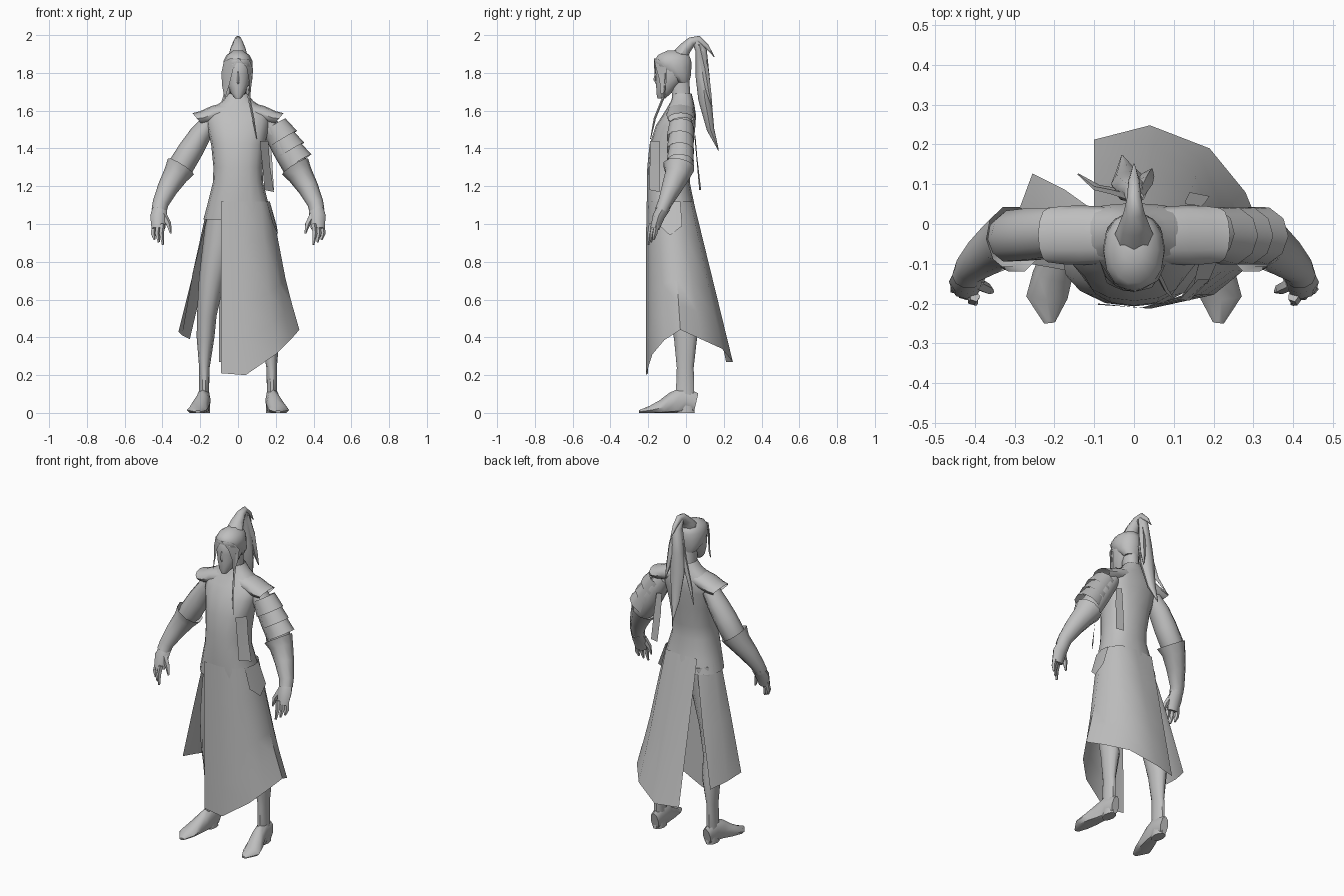
import bpy, bmesh, math
from mathutils import Vector

cloth = bpy.data.materials.new("plain_grey")
cloth.diffuse_color = (0.52, 0.52, 0.52, 1)


def finish(name, bm, closed=True):
    if closed:
        bmesh.ops.recalc_face_normals(bm, faces=bm.faces)
    me = bpy.data.meshes.new(name)
    bm.to_mesh(me)
    bm.free()
    me.materials.append(cloth)
    ob = bpy.data.objects.new(name, me)
    bpy.context.collection.objects.link(ob)
    return ob


def skin(name, rings, loop=True, caps=True):
    """Bridge successive rows of points with quads."""
    bm = bmesh.new()
    rows = [[bm.verts.new(p) for p in r] for r in rings]
    n = len(rows[0])
    for a, b in zip(rows, rows[1:]):
        for i in range(n if loop else n - 1):
            j = (i + 1) % n
            bm.faces.new((a[i], b[i], b[j], a[j]))
    if loop and caps:
        bm.faces.new(rows[0])
        bm.faces.new(rows[-1])
    return finish(name, bm, loop)


def power(v, p):
    return math.copysign(abs(v) ** p, v)


def body(name, rows, n=16, p=0.85, caps=True):
    """Upright loft from (z, half width, front y, back y)."""
    rings = []
    for z, rx, yf, yb in rows:
        cy, ry = (yf + yb) / 2, (yb - yf) / 2
        ang = [2 * math.pi * i / n for i in range(n)]
        rings.append([(rx * power(math.cos(a), p), cy + ry * power(math.sin(a), p), z) for a in ang])
    return skin(name, rings, caps=caps)


def tube(name, path, s=1, ref=(0, 1, 0), n=8, floor=False, caps=True):
    """Loft along a path of (x, y, z, radius across, radius along ref)."""
    pts = [Vector((s * q[0], q[1], q[2])) for q in path]
    rings = []
    for i, c in enumerate(pts):
        t = (pts[min(i + 1, len(pts) - 1)] - pts[max(i - 1, 0)]).normalized()
        v = Vector(ref)
        v = (v - t * v.dot(t)).normalized()
        u = t.cross(v)
        ru, rv = path[i][3], path[i][4]
        ang = [2 * math.pi * k / n for k in range(n)]
        ring = [c + u * ru * math.cos(a) + v * rv * math.sin(a) for a in ang]
        if floor:
            for p in ring:
                p.z = max(p.z, 0)
        rings.append(ring)
    return skin(name, rings, caps=caps)


def sheet(name, *rows):
    return skin(name, rows, loop=False)


# Torso, neck and head
body("tunic", [(1.025, .183, -.2, .055), (1.1, .163, -.207, .045), (1.22, .133, -.207, .02),
               (1.3, .13, -.205, .025), (1.42, .142, -.193, .04), (1.52, .165, -.16, .05),
               (1.575, .17, -.125, .053), (1.615, .135, -.1, .047), (1.65, .082, -.08, .04),
               (1.69, .05, -.068, .03)], caps=False)
body("neck", [(1.62, .055, -.075, .03), (1.68, .043, -.075, .025), (1.76, .042, -.09, .02)], 10)
body("head", [(1.665, .016, -.152, -.11), (1.69, .037, -.157, -.08), (1.74, .058, -.16, -.03),
              (1.79, .07, -.162, .015), (1.86, .072, -.165, .025), (1.9, .05, -.13, .01)], 14, .95)
body("hair_cap", [(1.75, .05, -.055, .018), (1.785, .073, -.1, .027), (1.83, .078, -.158, .031),
                  (1.865, .076, -.169, .03), (1.895, .06, -.15, .018), (1.918, .025, -.1, -.03)], 14, .95)
tube("nose", [(0, -.157, 1.81, .006, .004), (0, -.163, 1.765, .011, .01), (0, -.155, 1.74, .005, .003)], n=4)

# Face locks
sheet("left_fringe", [(.005, -.17, 1.875), (-.045, -.156, 1.875), (-.075, -.11, 1.86)],
      [(-.025, -.168, 1.82), (-.07, -.135, 1.81), (-.088, -.09, 1.8)],
      [(-.045, -.16, 1.74), (-.074, -.13, 1.73), (-.084, -.1, 1.73)],
      [(-.066, -.15, 1.675), (-.07, -.145, 1.67), (-.074, -.13, 1.68)])
sheet("right_fringe", [(.005, -.17, 1.875), (.06, -.143, 1.87)], [(.045, -.16, 1.83), (.08, -.1, 1.82)],
      [(.058, -.14, 1.76), (.075, -.1, 1.76)], [(.06, -.135, 1.69), (.064, -.125, 1.69)])
tube("long_lock", [(.068, -.11, 1.8, .008, .008), (.058, -.12, 1.67, .007, .007),
                   (.08, -.165, 1.56, .006, .006), (.1, -.188, 1.45, .002, .002)], n=4)

# Topknot and ponytail
tube("topknot", [(0, -.03, 1.89, .05, .045), (0, -.005, 1.93, .04, .033), (0, .03, 1.965, .026, .026),
                 (0, .065, 1.975, .018, .022), (0, .11, 1.94, .014, .012), (0, .15, 1.885, .002, .002)],
     ref=(0, 0, 1))
tube("ponytail", [(0, .05, 1.97, .018, .02), (0, .08, 1.92, .026, .03), (-.005, .088, 1.78, .042, .037),
                  (-.012, .1, 1.66, .046, .035), (-.02, .13, 1.5, .026, .02), (-.03, .172, 1.39, .002, .002)])
tube("ponytail_strand", [(.01, .07, 1.95, .015, .015), (.025, .1, 1.82, .022, .02),
                         (.035, .12, 1.7, .016, .014), (.045, .138, 1.62, .002, .002)], n=5)
tube("stray_strand", [(-.01, .07, 1.92, .014, .012), (-.04, .08, 1.75, .02, .01),
                      (-.09, .09, 1.6, .014, .008), (-.14, .125, 1.5, .002, .002)], n=5)

# Arms, legs and shoulder caps
for side, s in (("left", -1), ("right", 1)):
    # wing-like cap: (x, lean, z, half height, half depth)
    rings = []
    for x, lean, z, h, d in ((.06, 0, 1.6, .045, .07), (.13, .01, 1.582, .043, .075),
                             (.18, .018, 1.563, .035, .073), (.217, .024, 1.558, .029, .068)):
        ang = [2 * math.pi * k / 12 for k in range(12)]
        rings.append([(s * (x + lean * math.sin(a)), -.028 + d * math.cos(a), z + h * math.sin(a)) for a in ang])
    skin(side + "_shoulder_cap", rings, caps=False)
    tube(side + "_sleeve", [(.15, -.025, 1.54, .045, .058), (.2, -.02, 1.472, .058, .064),
                            (.25, -.025, 1.392, .066, .068), (.3, -.03, 1.31, .068, .067),
                            (.32, -.038, 1.275, .055, .06)], s, n=10)
    tube(side + "_bracer", [(.302, -.038, 1.305, .081, .086), (.33, -.046, 1.26, .067, .067),
                            (.372, -.077, 1.19, .055, .054), (.41, -.112, 1.11, .043, .038),
                            (.418, -.13, 1.07, .04, .036)], s, n=10, caps=False)
    tube(side + "_hand", [(.412, -.115, 1.09, .038, .034), (.42, -.145, 1.04, .045, .032),
                          (.422, -.165, .975, .036, .024)], s)
    for k in range(3):
        x, y = .4 + k * .022, -.182 + k * .014
        tube(f"{side}_finger_{k + 1}", [(x, y, 1.0, .014, .014), (x + .006, y - .01, .95, .014, .013),
                                        (x - .002, y - .018, .89 + .014 * k, .006, .006)], s, n=5)
    tube(side + "_thumb", [(.395, -.15, 1.05, .018, .016), (.368, -.163, 1.0, .015, .014),
                           (.356, -.17, .95, .005, .005)], s, n=5)
    tube(side + "_leg", [(.08, -.06, 1.06, .085, .1), (.1, -.06, .9, .085, .09), (.14, -.05, .7, .068, .075),
                         (.165, -.03, .52, .052, .063), (.172, -.002, .4, .047, .065),
                         (.178, -.004, .24, .028, .047), (.18, -.005, .13, .027, .05),
                         (.18, -.003, .0, .032, .052)], s, n=10)
    tube(side + "_foot", [(.178, .052, .05, .026, .055), (.18, -.01, .065, .036, .075),
                          (.188, -.07, .05, .04, .06), (.205, -.13, .03, .05, .038),
                          (.219, -.185, .015, .052, .024), (.212, -.248, .006, .014, .008)],
         s, (0, 0, 1), floor=True)

# Layered plates on one upper arm
for k in range(3):
    x, z = .195 + .038 * k, 1.525 - .062 * k
    tube(f"arm_plate_{k + 1}", [(x, -.025, z, .066, .066), (x + .045, -.03, z - .075, .084, .075)],
         n=10, caps=False)

# Wrapped long skirt, open on one side
top = [(-.09, -.203), (.02, -.21), (.12, -.18), (.155, -.13), (.168, -.075), (.155, -.03),
       (.12, .025), (.02, .04), (-.1, .035)]
hem = [(-.09, -.2, .21), (.04, -.213, .2), (.2, -.178, .31), (.277, -.115, .385), (.325, -.03, .44),
       (.28, .08, .39), (.19, .19, .34), (.04, .248, .27), (-.1, .212, .27)]
rows = []
for f, g in ((0, 0), (.25, .24), (.6, .53), (.8, .75), (1, 1)):
    rows.append([(a[0] + (b[0] - a[0]) * g, a[1] + (b[1] - a[1]) * f, 1.12 + (b[2] - 1.12) * f)
                 for a, b in zip(top, hem)])
sheet("long_skirt", *rows)

# Separate side panel and hip flap
sheet("side_panel", [(-.15, -.12, 1.08), (-.165, -.04, 1.08), (-.095, .03, 1.08)],
      [(-.235, -.105, .75), (-.24, 0, .74), (-.175, .087, .73)],
      [(-.315, -.09, .43), (-.295, .02, .41), (-.255, .127, .39)])
sheet("hip_flap", [(.15, -.15, 1.12), (.168, -.085, 1.12), (.162, -.03, 1.12)],
      [(.185, -.15, 1.0), (.213, -.085, .94), (.205, -.02, .99)])

# Hanging straps front and back
sheet("front_strap", [(.115, -.19, 1.44), (.16, -.14, 1.44)], [(.13, -.192, 1.3), (.17, -.14, 1.3)],
      [(.14, -.192, 1.18), (.19, -.14, 1.17)])
sheet("back_strap", [(.13, .05, 1.47), (.17, .045, 1.46)], [(.13, .06, 1.35), (.18, .055, 1.35)],
      [(.14, .08, 1.18), (.19, .07, 1.18)])

# Smooth shading with crisp edges
bpy.ops.object.select_all(action='SELECT')
bpy.context.view_layer.objects.active = bpy.data.objects["tunic"]
bpy.ops.object.shade_smooth_by_angle(angle=math.radians(50))
